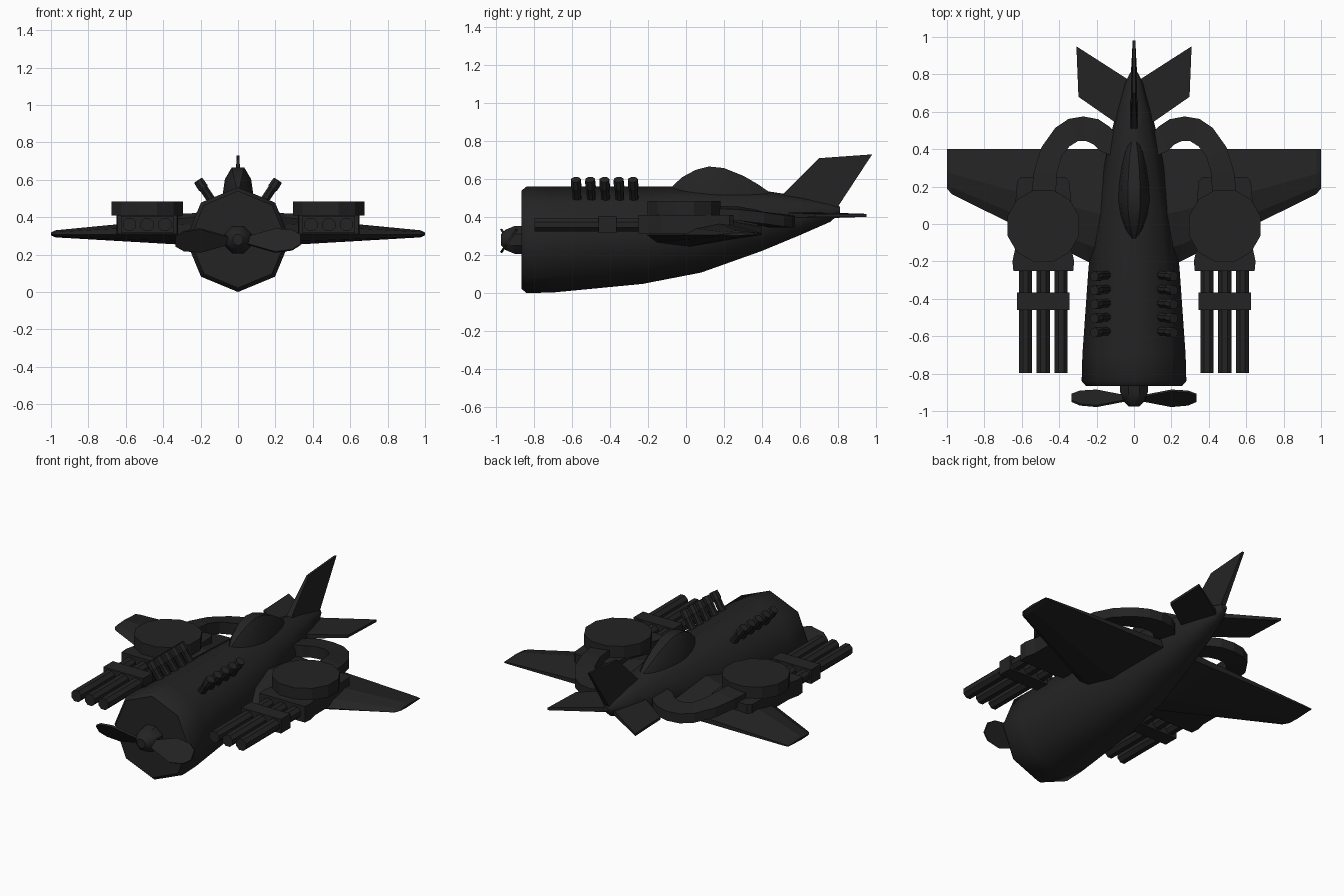
import bpy, bmesh, math
from mathutils import Vector

if "Cube" in bpy.data.objects:
    bpy.data.objects.remove(bpy.data.objects["Cube"])

mat = bpy.data.materials.new("matte black")
mat.diffuse_color = (0.017, 0.017, 0.017, 1)
mat.use_nodes = True
mat.node_tree.nodes["Principled BSDF"].inputs["Base Color"].default_value = mat.diffuse_color


def finish(name, bm, smooth=None):
    bmesh.ops.recalc_face_normals(bm, faces=bm.faces)
    me = bpy.data.meshes.new(name)
    bm.to_mesh(me)
    bm.free()
    ob = bpy.data.objects.new(name, me)
    bpy.context.collection.objects.link(ob)
    me.materials.append(mat)
    if smooth:
        bpy.ops.object.select_all(action='DESELECT')
        ob.select_set(True)
        bpy.context.view_layer.objects.active = ob
        bpy.ops.object.shade_smooth_by_angle(angle=math.radians(smooth))
    return ob


def loft(name, rings, smooth=None):
    """Skin a list of equal-length point rings and cap the ends."""
    bm = bmesh.new()
    vs = [[bm.verts.new(p) for p in r] for r in rings]
    n = len(rings[0])
    for a, b in zip(vs, vs[1:]):
        for i in range(n):
            j = (i + 1) % n
            bm.faces.new((a[i], a[j], b[j], b[i]))
    bm.faces.new(vs[0])
    bm.faces.new(vs[-1])
    return finish(name, bm, smooth)


def circle(c, axis, r, n):
    """Ring of n points around an axis."""
    axis = Vector(axis).normalized()
    u = axis.cross(Vector((0, 0, 1)))
    if u.length < 0.01:
        u = Vector((1, 0, 0))
    u.normalize()
    v = axis.cross(u)
    ts = [2 * math.pi * (i + 0.5) / n for i in range(n)]
    return [Vector(c) + r * (math.cos(t) * u + math.sin(t) * v) for t in ts]


def rod(name, a, b, r, n, smooth=None):
    axis = Vector(b) - Vector(a)
    return loft(name, [circle(a, axis, r, n), circle(b, axis, r, n)], smooth)


def oval(y, w, top, bot):
    """Octagon cross-section with a corner at the bottom."""
    m, h = (top + bot) / 2, (top - bot) / 2
    return [(w * math.sin(k * math.pi / 4), y, m + h * math.cos(k * math.pi / 4)) for k in range(8)]


# Fuselage: y, half width, top, bottom
body = [(-0.865, 0.258, 0.54, 0.022), (-0.84, 0.28, 0.56, 0.0), (-0.7, 0.276, 0.56, 0.003),
        (-0.23, 0.243, 0.56, 0.048), (0.08, 0.203, 0.56, 0.108), (0.4, 0.142, 0.54, 0.222),
        (0.6, 0.094, 0.51, 0.305), (0.76, 0.045, 0.472, 0.375), (0.81, 0.02, 0.455, 0.42)]
loft("fuselage", [oval(*b) for b in body], 50)

# Cockpit canopy: y, half width, top
canopy = [(-0.08, 0.02, 0.555), (-0.02, 0.055, 0.61), (0.05, 0.078, 0.648), (0.12, 0.088, 0.666),
          (0.2, 0.086, 0.658), (0.3, 0.072, 0.618), (0.38, 0.055, 0.572), (0.44, 0.032, 0.53)]
prof = [(1, 0), (0.8, 0.66), (0.38, 1), (-0.38, 1), (-0.8, 0.66), (-1, 0)]
loft("canopy", [[(x * w, y, 0.48 + (t - 0.48) * z) for x, z in prof] for y, w, t in canopy], 40)

# Tail fin
fin = [(0.51, 0.52), (0.70, 0.71), (0.98, 0.73), (0.78, 0.425)]
loft("tail_fin", [[(s * (0.007 if z > 0.6 else 0.018), y, z) for y, z in fin] for s in (-1, 1)])

# Propeller hub and two pitched blades
loft("propeller_hub", [circle((0, y, 0.28), (0, 1, 0), r, 8)
                       for y, r in [(-0.975, 0.03), (-0.95, 0.058), (-0.9, 0.08), (-0.85, 0.08)]], 40)
blade = [(0.04, 0.02), (0.2, 0.075), (0.29, 0.065), (0.335, 0.035),
         (0.335, -0.025), (0.29, -0.06), (0.2, -0.075), (0.04, -0.02)]
for s, side in ((1, "right"), (-1, "left")):
    loft("propeller_blade_" + side,
         [[(s * x, -0.932 + 0.56 * c + d * 0.83, 0.275 + s * 0.83 * c - s * 0.56 * d)
           for x, c in blade] for d in (-0.006, 0.006)])

for s, side in ((1, "right"), (-1, "left")):
    # Wing: x, leading edge, trailing edge, bottom, top
    wing = [(0.1, -0.26, 0.4, 0.24, 0.42), (0.25, -0.2, 0.4, 0.25, 0.40),
            (0.975, 0.16, 0.4, 0.292, 0.33), (1.0, 0.19, 0.4, 0.303, 0.318)]
    rings = []
    for x, a, b, lo, hi in wing:
        m, c, q = (lo + hi) / 2, b - a, (hi - lo) / 4
        rings.append([(s * x, a, m - q / 2), (s * x, a + 0.15 * c, hi - q), (s * x, a + 0.45 * c, hi),
                      (s * x, b, m + q / 2), (s * x, b, m - q / 2),
                      (s * x, a + 0.4 * c, lo), (s * x, a + 0.1 * c, lo + q / 2)])
    loft("wing_" + side, rings)

    # Tailplane
    tail = [(0.03, 0.49), (0.11, 0.55), (0.297, 0.68), (0.308, 0.95), (0.02, 0.765)]
    loft("tailplane_" + side, [[(s * x, y, 0.409 + d * (0.008 if x > 0.2 else 0.014)) for x, y in tail]
                               for d in (-1, 1)])

    # Gun housing on the wing
    cx = 0.485 * s
    house = [(-0.16, -0.25), (-0.165, -0.2), (-0.15, -0.13), (-0.15, 0.1), (-0.14, 0.23), (-0.12, 0.25),
             (0.12, 0.25), (0.14, 0.23), (0.15, 0.1), (0.15, -0.13), (0.165, -0.2), (0.16, -0.25)]
    loft("gun_housing_" + side, [[(cx + x, y, z) for x, y in house] for z in (0.31, 0.412)])

    # Ammunition drum
    rod("ammo_drum_" + side, (cx, -0.01, 0.408), (cx, -0.01, 0.484), 0.199, 12)

    # Three barrels and their clamp
    for i in (-1, 0, 1):
        rod(f"gun_barrel_{side}_{i + 2}", (cx + i * 0.095, -0.797, 0.36), (cx + i * 0.095, -0.2, 0.36), 0.038, 8)
    loft("barrel_clamp_" + side, [[(cx + x, y, z) for x, z in
                                   [(-0.14, 0.315), (0.14, 0.315), (0.14, 0.405), (-0.14, 0.405)]]
                                  for y in (-0.46, -0.365)])

    # Ammunition feed chute curving from drum into fuselage
    outer = [(0.55, 0.15), (0.535, 0.28), (0.495, 0.41), (0.42, 0.515), (0.35, 0.562), (0.27, 0.575),
             (0.19, 0.56), (0.13, 0.52), (0.06, 0.44)]
    inner = [(0.42, 0.15), (0.41, 0.28), (0.385, 0.365), (0.345, 0.415), (0.30, 0.443), (0.255, 0.443),
             (0.215, 0.425), (0.18, 0.39), (0.06, 0.34)]
    zo = [0.415, 0.41, 0.395, 0.38, 0.375, 0.375, 0.38, 0.385, 0.39]
    loft("feed_chute_" + side,
         [[(s * a[0], a[1], z - 0.03), (s * a[0], a[1], z + 0.03),
           (s * b[0], b[1], z + 0.045), (s * b[0], b[1], z - 0.03)]
          for a, b, z in zip(outer, inner, zo)])

    # Exhaust stubs
    for i in range(5):
        y = -0.58 + i * 0.075
        base, tip = Vector((s * 0.135, y + 0.008, 0.48)), Vector((s * 0.213, y, 0.597))
        axis = tip - base
        loft(f"exhaust_{side}_{i + 1}", [circle(base + axis * t, axis, r, 8)
                                         for t, r in [(0, 0.024), (0.6, 0.024), (0.66, 0.029), (1, 0.027)]], 30)
